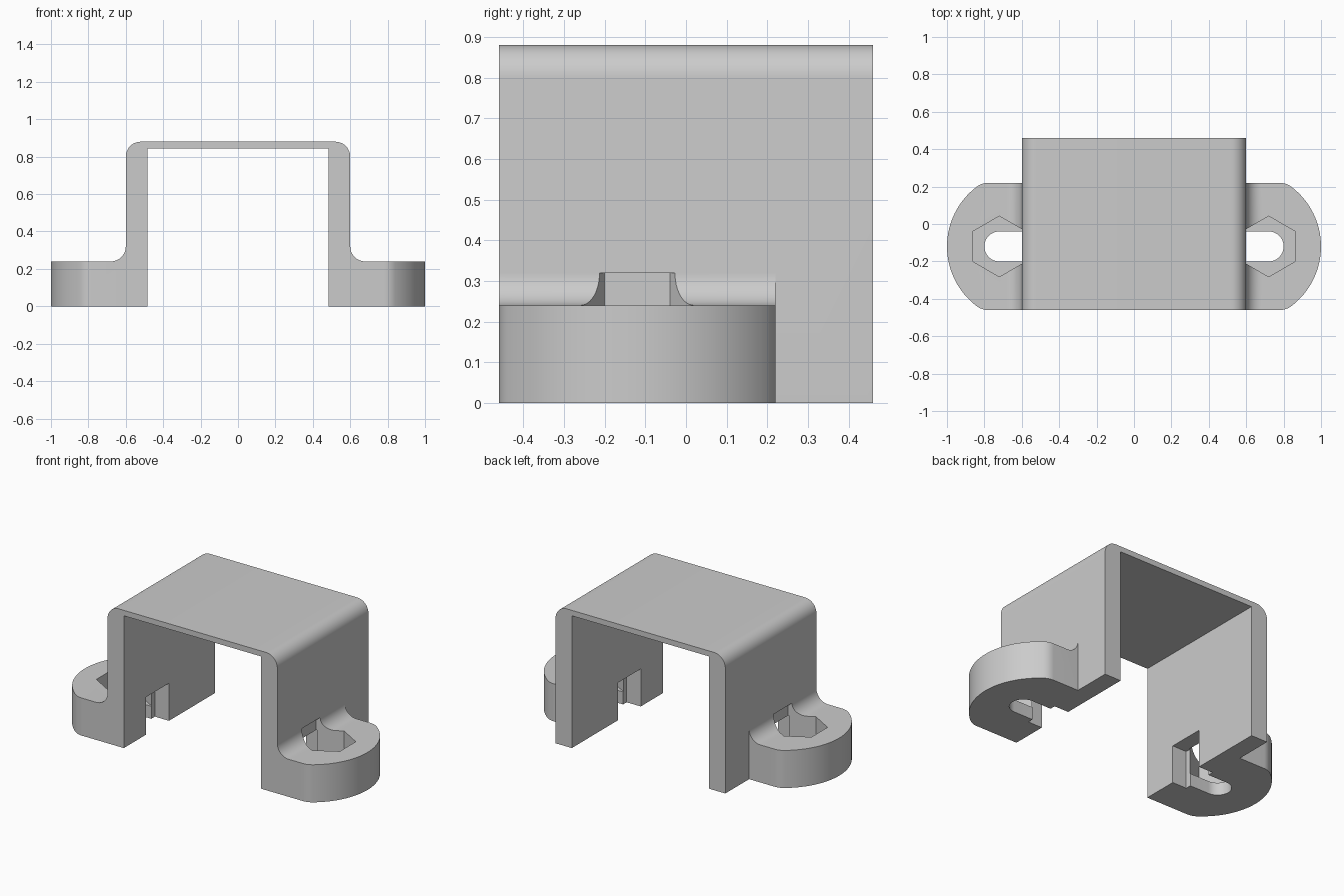
import bpy
import bmesh
from math import radians, cos, sin, pi
from mathutils import Vector

if "Cube" in bpy.data.objects:
    bpy.data.objects.remove(bpy.data.objects["Cube"])

HALF_DEPTH = 0.46
WALL_IN, WALL_OUT = 0.485, 0.6
TOP, CEILING = 0.88, 0.845
EAR_TOP, R = 0.24, 0.08
EAR_Y = -0.12          # centre line of the ears
HOLE_X = 0.72          # centre of the hexagon pocket

grey = bpy.data.materials.new("plain grey")
grey.use_nodes = True
grey.diffuse_color = (0.6, 0.6, 0.6, 1)
grey.node_tree.nodes["Principled BSDF"].inputs["Base Color"].default_value = (0.6, 0.6, 0.6, 1)


def arc(cx, cy, r, start, end, n=12):
    """Points on an arc, angles in degrees."""
    angles = [radians(start + (end - start) * i / n) for i in range(n + 1)]
    return [(cx + r * cos(a), cy + r * sin(a)) for a in angles]


def prism(name, points, low, high, along="z", side=1):
    """Extrude a plan (along z) or a front profile (along y); side -1 flips x."""
    bm = bmesh.new()
    if along == "z":
        place, shift = (lambda p: (p[0] * side, p[1], low)), Vector((0, 0, high - low))
    else:
        place, shift = (lambda p: (p[0] * side, low, p[1])), Vector((0, high - low, 0))
    face = bm.faces.new([bm.verts.new(place(p)) for p in points])
    grown = bmesh.ops.extrude_face_region(bm, geom=[face])["geom"]
    bmesh.ops.translate(bm, vec=shift, verts=[v for v in grown if isinstance(v, bmesh.types.BMVert)])
    bmesh.ops.recalc_face_normals(bm, faces=bm.faces)
    mesh = bpy.data.meshes.new(name)
    bm.to_mesh(mesh)
    bm.free()
    mesh.materials.append(grey)
    obj = bpy.data.objects.new(name, mesh)
    bpy.context.collection.objects.link(obj)
    return obj


def combine(target, other, operation):
    """Apply a boolean and drop the helper."""
    mod = target.modifiers.new(operation.lower(), "BOOLEAN")
    mod.operation, mod.object, mod.solver = operation, other, "EXACT"
    bpy.context.view_layer.objects.active = target
    bpy.ops.object.modifier_apply(modifier=mod.name)
    bpy.data.objects.remove(other)


# Arch with rounded outer corners
arch = ([(-WALL_IN, 0), (-WALL_IN, CEILING), (WALL_IN, CEILING), (WALL_IN, 0), (WALL_OUT, 0)]
        + arc(WALL_OUT - R, TOP - R, R, 0, 90)
        + arc(R - WALL_OUT, TOP - R, R, 90, 180) + [(-WALL_OUT, 0)])
bracket = prism("bracket", arch, -HALF_DEPTH, HALF_DEPTH, "y")

# Shapes of one ear: side profile with fillet, and rounded plan
ear_profile = ([(0.55, 0), (1.1, 0), (1.1, EAR_TOP)]
               + arc(WALL_OUT + R, EAR_TOP + R, R, 270, 180) + [(0.55, EAR_TOP + R)])
bend = 53.13
ear_plan = ([(0.54, -HALF_DEPTH)]
            + arc(0.78, EAR_Y - 0.24, 0.1, -90, -bend, 8)
            + arc(WALL_OUT, EAR_Y, 0.4, -bend, bend, 32)[1:-1]
            + arc(0.78, EAR_Y + 0.24, 0.1, bend, 90, 8) + [(0.54, 0.22)])

# Cut shapes: hexagon pocket, round-ended slot, notch in the inner wall
hexagon = [(HOLE_X + 0.162 * cos(pi / 6 + i * pi / 3), EAR_Y + 0.162 * sin(pi / 6 + i * pi / 3))
           for i in range(6)]
slot = [(0.4, EAR_Y - R)] + arc(HOLE_X, EAR_Y, R, -90, 90, 24) + [(0.4, EAR_Y + R)]
notch = [(0.4, EAR_Y - R * 1.45), (0.585, EAR_Y - R * 1.45),
         (0.585, EAR_Y + R * 1.45), (0.4, EAR_Y + R * 1.45)]

for side in (1, -1):
    ear = prism("ear", ear_profile, -0.6, 0.6, "y", side)
    combine(ear, prism("ear_plan", ear_plan, -0.2, 0.6, "z", side), "INTERSECT")
    combine(bracket, ear, "UNION")
    combine(bracket, prism("pocket", hexagon, 0.08, EAR_TOP + R, "z", side), "DIFFERENCE")
    combine(bracket, prism("slot", slot, -0.1, 0.2, "z", side), "DIFFERENCE")
    combine(bracket, prism("notch", notch, -0.1, EAR_TOP, "z", side), "DIFFERENCE")

# Smooth the rounded parts, keep the edges sharp
bpy.ops.object.select_all(action="DESELECT")
bracket.select_set(True)
bpy.context.view_layer.objects.active = bracket
bpy.ops.object.shade_smooth_by_angle(angle=radians(30))
